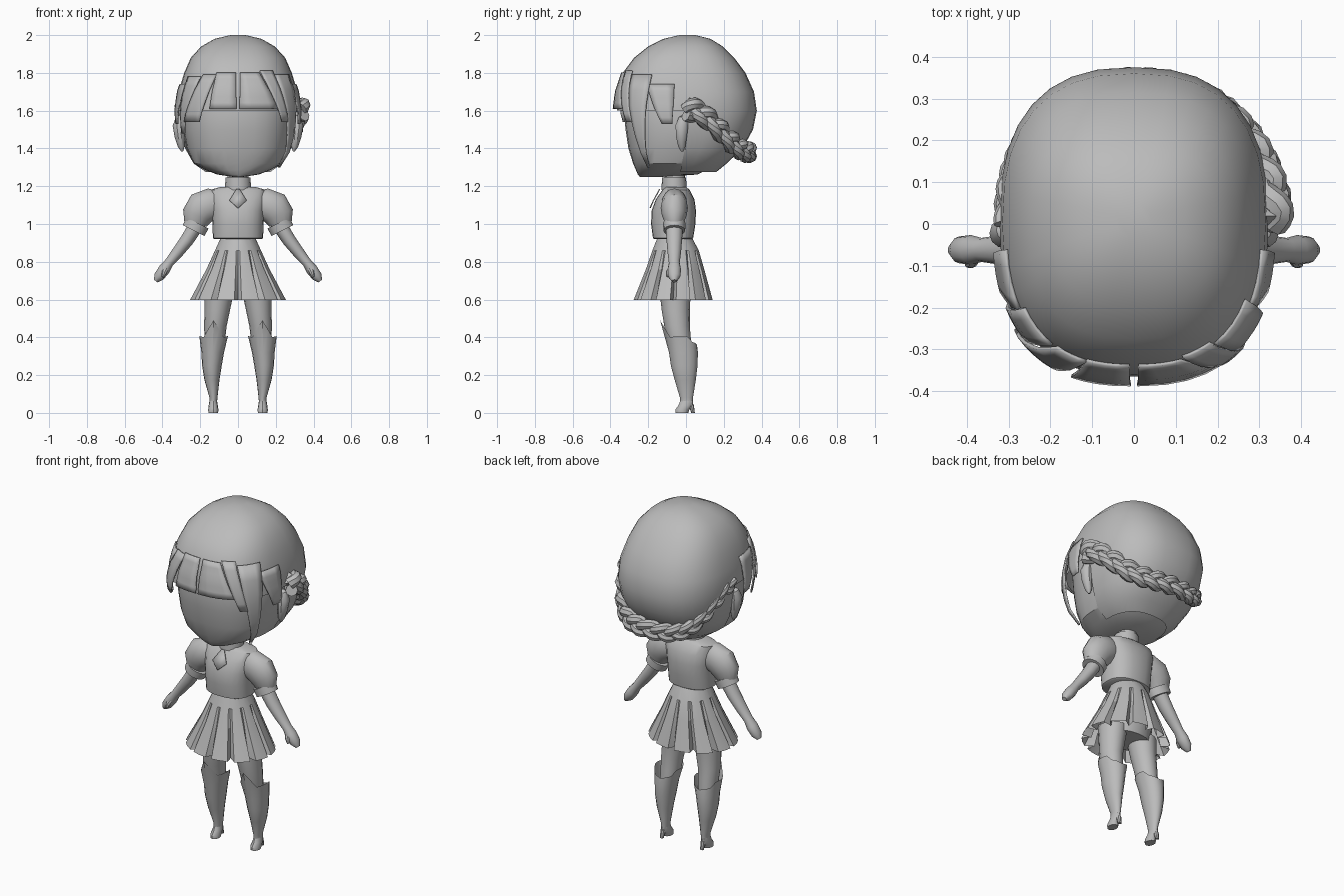
import bpy, bmesh, math
from mathutils import Vector

if "Cube" in bpy.data.objects:
    bpy.data.objects.remove(bpy.data.objects["Cube"])

gray = bpy.data.materials.new("plain_gray")
gray.diffuse_color = (0.5, 0.5, 0.5, 1)
gray.use_nodes = True
gray.node_tree.nodes["Principled BSDF"].inputs["Base Color"].default_value = gray.diffuse_color


def skin(name, rings, cap0=True, cap1=True, keep=None, closed=True, angle=35, thick=0):
    """Join rings of points into one surface."""
    bm = bmesh.new()
    vs = [[bm.verts.new(p) for p in r] for r in rings]
    n = len(rings[0])
    for a, b in zip(vs, vs[1:]):
        for k in range(n if closed else n - 1):
            j = (k + 1) % n
            bm.faces.new((a[k], a[j], b[j], b[k]))
    if closed and cap0:
        bm.faces.new(vs[0][::-1])
    if closed and cap1:
        bm.faces.new(vs[-1])
    if keep:
        bad = [f for f in bm.faces if not keep(f.calc_center_median())]
        bmesh.ops.delete(bm, geom=bad, context='FACES')
    bmesh.ops.recalc_face_normals(bm, faces=bm.faces[:])
    me = bpy.data.meshes.new(name)
    bm.to_mesh(me)
    bm.free()
    ob = bpy.data.objects.new(name, me)
    bpy.context.collection.objects.link(ob)
    me.materials.append(gray)
    if thick:
        m = ob.modifiers.new("thickness", 'SOLIDIFY')
        m.thickness, m.offset = thick, 0
    bpy.ops.object.select_all(action='DESELECT')
    ob.select_set(True)
    bpy.context.view_layer.objects.active = ob
    bpy.ops.object.shade_smooth_by_angle(angle=math.radians(angle))
    return ob


def spow(v, e):
    return math.copysign(abs(v) ** e, v)


def oval(a, z, rx, yf, yb, cx=0, p=2.0):
    """Point on a horizontal superellipse, angle 0 faces front."""
    return Vector((cx + rx * spow(math.sin(a), 2 / p),
                   (yf + yb) / 2 - (yb - yf) / 2 * spow(math.cos(a), 2 / p), z))


def loft(name, rows, n=24, p=2.0, **kw):
    return skin(name, [[oval(math.tau * k / n, *r, p=p) for k in range(n)] for r in rows], **kw)


def tube(name, pts, radii, up, n=10, flat=1.0, **kw):
    """Tube along a path; flat scales it along the up direction."""
    pts, up, rings = [Vector(p) for p in pts], Vector(up), []
    for i, p in enumerate(pts):
        t = (pts[min(i + 1, len(pts) - 1)] - pts[max(i - 1, 0)]).normalized()
        u = t.cross(up).normalized()
        v = u.cross(t)
        rings.append([p + radii[i] * (u * math.cos(q) + v * flat * math.sin(q))
                      for q in (math.tau * k / n for k in range(n))])
    return skin(name, rings, **kw)


# Head with flat jaw and small chin
loft("face", [(1.25, .03, -.245, -.12), (1.262, .11, -.255, .06), (1.285, .17, -.265, .11),
              (1.32, .235, -.28, .17), (1.40, .272, -.305, .27), (1.5, .29, -.32, .33),
              (1.6, .295, -.33, .345), (1.75, .27, -.30, .3)], n=28, p=2.5)

# Hair cap, open around the face
HAIR = [(1.275, .17, -.22, .16), (1.32, .235, -.26, .215), (1.4, .28, -.31, .30),
        (1.5, .308, -.345, .355), (1.6, .322, -.365, .375), (1.7, .315, -.36, .36),
        (1.8, .285, -.335, .315), (1.88, .25, -.275, .255), (1.94, .195, -.2, .195),
        (1.98, .125, -.12, .13), (2.0, .04, -.035, .05)]
loft("hair_cap", HAIR, n=32, p=2.5, cap0=False,
     keep=lambda c: c.z > 1.6 or c.y > -.01)


def shell(a, z, off):
    """Point on the hair surface pushed outward."""
    for lo, hi in zip(HAIR, HAIR[1:]):
        if lo[0] <= z <= hi[0]:
            t = (z - lo[0]) / (hi[0] - lo[0])
            r = [u + (v - u) * t for u, v in zip(lo, hi)]
            return oval(a, z, r[1] + off, r[2] - off, r[3] + off, p=2.5)


# Fringe and side locks: top z, bottom z, top angles, bottom angles, flare
LOCKS = [("fringe_left_lock", 1.79, 1.54, -34, -18, -53, -32, .022),
         ("fringe_middle_left", 1.8, 1.61, -18, -1, -21, -.5, .016),
         ("fringe_middle_right", 1.8, 1.61, 1, 18, .5, 33, .016),
         ("fringe_right_lock", 1.81, 1.54, 19, 35, 38, 46, .025),
         ("long_side_lock", 1.79, 1.3, 37, 64, 53, 56, .045),
         ("short_right_lock", 1.74, 1.53, 60, 84, 74, 82, .014),
         ("left_side_lock", 1.78, 1.48, -60, -37, -64, -58, .016),
         ("short_left_lock", 1.74, 1.53, -84, -60, -82, -74, .014)]
for name, zt, zb, t0, t1, b0, b1, flare in LOCKS:
    rows = []
    for i in range(7):
        f = i / 6
        a0, a1 = t0 + (b0 - t0) * f, t1 + (b1 - t1) * f
        rows.append([shell(math.radians(a0 + (a1 - a0) * j / 4), zt + (zb - zt) * f,
                           .004 + flare * f) for j in range(5)])
    skin(name, rows, closed=False, thick=.008)

# Three-strand braid wrapped round the back, tapering to the left
for j in range(3):
    pts, radii = [], []
    for i in range(91):
        s = i / 90
        ph, th = math.pi * s, math.tau * (4.5 * s + j / 3)
        k = 1.15 - .45 * s
        lift, depth = .033 * k * math.sin(th), .016 * k * math.sin(2 * th)
        c, d = math.cos(ph), math.sin(ph)
        pts.append((spow(c, .9) * (.335 - .03 * s) + c * depth,
                    (.335 + depth) * d, 1.38 + .23 * c ** 4 + lift))
        radii.append(.029 * k)
    tube(f"braid_strand_{j + 1}", pts, radii, (0, 0, 1), n=8)

# Neck and collar
loft("neck", [(1.15, .055, -.115, -.005), (1.29, .055, -.115, -.005)], n=16)
loft("collar", [(1.18, .07, -.13, .005), (1.245, .066, -.127, .0)], n=16)

# Blouse
loft("blouse", [(.92, .125, -.165, .03), (.925, .133, -.175, .038), (1.0, .135, -.185, .05),
                (1.07, .14, -.182, .053), (1.13, .15, -.16, .045), (1.18, .15, -.125, .02),
                (1.197, .09, -.11, .0)], n=24, p=2.4)
# Neck brooch
skin("brooch", [[(-.008, -.139, 1.185), (.008, -.139, 1.185)],
                [(-.045, -.172, 1.125), (.045, -.172, 1.125)],
                [(-.002, -.19, 1.085), (.002, -.19, 1.085)]], closed=False, thick=.006)

# Pleated skirt, open below
rows = []
for z, rx, yf, yb, cut in [(.93, .09, -.15, .03, 0), (.86, .122, -.178, .068, .02),
                           (.76, .168, -.213, .097, .09), (.597, .255, -.278, .142, .22)]:
    ring = []
    for k in range(48):
        a = math.radians(k * 7.5 + {1: -3.2, 3: 3.2}.get(k % 4, 0))
        m = 1 - (cut if k % 4 == 0 else 0)
        p = oval(a, z, rx, yf, yb)
        y0 = (yf + yb) / 2
        ring.append((p.x * m, y0 + (p.y - y0) * m, z))
    rows.append(ring)
skin("pleated_skirt", rows, cap0=True, cap1=False, angle=28)
loft("hips", [(.6, .14, -.15, .04), (.7, .145, -.16, .06), (.85, .10, -.15, .04)], n=16)

for s, side in ((1, "right"), (-1, "left")):
    # Ears
    tube(f"{side}_ear", [(s * .295, -.02, 1.385), (s * .30, -.022, 1.41), (s * .308, -.024, 1.46),
                         (s * .314, -.022, 1.52), (s * .308, -.015, 1.56), (s * .3, -.012, 1.575)],
         [.006, .018, .027, .032, .022, .006], (0, 1, 0), flat=1.1)
    # Puffed sleeves with cuffs
    tube(f"{side}_sleeve", [(s * x, -.062, z) for x, z in
                            ((.08, 1.11), (.14, 1.105), (.19, 1.085), (.215, 1.045), (.226, 1.0))],
         [.06, .085, .09, .082, .06], (0, 1, 0), n=16, flat=.8)
    tube(f"{side}_cuff", [(s * .215, -.062, 1.005), (s * .235, -.062, .965)],
         [.066, .064], (0, 1, 0), n=16, flat=.9)
    # Arms, hands and thumbs
    tube(f"{side}_arm", [(s * x, -.062, z) for x, z in
                         ((.21, 1.01), (.27, .915), (.32, .85), (.365, .795), (.39, .76),
                          (.418, .722), (.436, .698))],
         [.04, .036, .031, .025, .031, .028, .012], (0, 1, 0), n=12, flat=1.15)
    tube(f"{side}_thumb", [(s * .375, -.07, .775), (s * .39, -.092, .745), (s * .398, -.098, .72)],
         [.016, .015, .007], (0, 1, .2), n=8)
    # Upper legs
    loft(f"{side}_thigh", [(.33, .05, -.085, .03, s * .125), (.4, .055, -.1, .025, s * .122),
                           (.46, .06, -.115, .02, s * .12), (.54, .067, -.128, .02, s * .11),
                           (.64, .078, -.14, .025, s * .1)], n=16)
    # Long boots with a raised point at the knee
    rows = [(.05, .02, -.03, .036, s * .131), (.08, .021, -.032, .037, s * .13),
            (.175, .04, -.06, .052, s * .138), (.25, .052, -.08, .061, s * .138),
            (.32, .06, -.09, .063, s * .134), (.385, .076, -.108, .058, s * .129)]
    rings = [[oval(math.tau * k / 16, *r) for k in range(16)] for r in rows]
    for k, p in enumerate(rings[-1]):
        p.z += .022 * abs(math.sin(math.tau * k / 16)) - (.025 if 5 < k < 11 else 0)
        if k in (1, 15):
            p.z += .05
            p.y -= .008
    rings[-1][0].z, rings[-1][0].y = .49, -.137
    skin(f"{side}_boot", rings, cap1=False)
    # Shoe toe and heel
    loft(f"{side}_shoe", [(0, .026, -.055, .012, s * .131), (.018, .027, -.056, .018, s * .131),
                          (.04, .024, -.04, .036, s * .131), (.065, .02, -.03, .037, s * .131)],
         n=12)
    loft(f"{side}_heel", [(0, .011, .028, .047, s * .131), (.045, .015, .012, .041, s * .131)], n=8)
